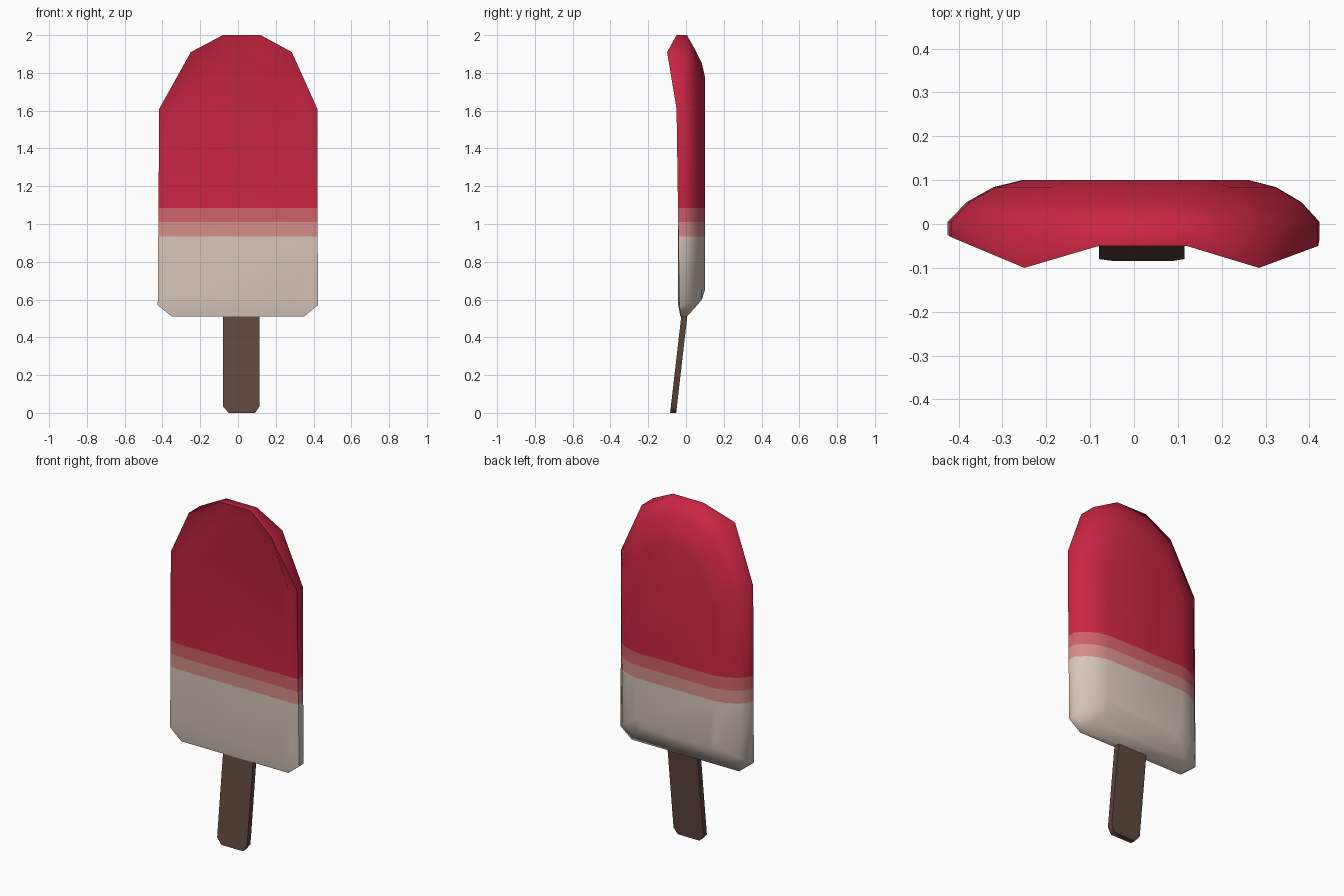
import bpy, bmesh, math
from mathutils import Vector

if "Cube" in bpy.data.objects:
    bpy.data.objects.remove(bpy.data.objects["Cube"])


def material(name, rgb):
    m = bpy.data.materials.new(name)
    m.diffuse_color = (*rgb, 1)
    m.use_nodes = True
    m.node_tree.nodes["Principled BSDF"].inputs["Base Color"].default_value = m.diffuse_color
    return m


cream = material("cream", (0.68, 0.57, 0.50))
light_pink = material("light pink", (0.66, 0.27, 0.25))
dark_pink = material("dark pink", (0.62, 0.12, 0.14))
red = material("cherry red", (0.59, 0.019, 0.055))
brown = material("stick brown", (0.12, 0.062, 0.051))


def loft(name, rings, mats, cuts=(), angle=60):
    """Skin a stack of equal rings, cap both ends, colour by height bands."""
    bm = bmesh.new()
    loops = [[bm.verts.new(p) for p in ring] for ring in rings]
    n = len(loops[0])
    for a, b in zip(loops, loops[1:]):
        for i in range(n):
            j = (i + 1) % n
            bm.faces.new((a[i], a[j], b[j], b[i]))
    bm.faces.new(loops[0])
    bm.faces.new(loops[-1][::-1])
    for z in cuts:
        bmesh.ops.bisect_plane(bm, geom=bm.verts[:] + bm.edges[:] + bm.faces[:],
                               plane_co=(0, 0, z), plane_no=(0, 0, 1))
    bmesh.ops.recalc_face_normals(bm, faces=bm.faces[:])
    for f in bm.faces:
        f.material_index = sum(f.calc_center_median().z > z for z in cuts)
    me = bpy.data.meshes.new(name)
    bm.to_mesh(me)
    bm.free()
    for m in mats:
        me.materials.append(m)
    ob = bpy.data.objects.new(name, me)
    bpy.context.collection.objects.link(ob)
    bpy.context.view_layer.objects.active = ob
    ob.select_set(True)
    bpy.ops.object.shade_smooth_by_angle(angle=math.radians(angle))
    ob.select_set(False)
    return ob


# Ice body: outline (x, z), counter-clockwise from bottom left
outline = [(-0.35, 0.51), (0.35, 0.51), (0.423, 0.57), (0.42, 1.61), (0.285, 1.91),
           (0.12, 2.0), (-0.08, 2.0), (-0.25, 1.91), (-0.417, 1.61), (-0.425, 0.57)]
rim_y = [-0.03, -0.03, -0.035, -0.05, -0.10, -0.05, -0.05, -0.10, -0.03, -0.025]


def shrink(sx, z_bottom, z_top, y):
    return [(0.01 + (x - 0.01) * sx, y,
             z_bottom + (z - 0.51) / 1.49 * (z_top - z_bottom)) for x, z in outline]


front_panel = shrink(0.88, 0.575, 1.91, -0.042)
front_rim = [(x, y, z) for (x, z), y in zip(outline, rim_y)]
middle = [(x, 0.005, z) for x, z in outline]
back_slope = shrink(0.90, 0.56, 1.92, 0.05)
back_edge = shrink(0.76, 0.60, 1.85, 0.084)
back_panel = shrink(0.61, 0.65, 1.78, 0.10)
loft("ice_body", [front_panel, front_rim, middle, back_slope, back_edge, back_panel],
     [cream, light_pink, dark_pink, red], cuts=(0.935, 1.01, 1.085))

# Stick: chamfered slab leaning towards the front at its foot
stick = [(-0.05, 0.0), (0.09, 0.0), (0.115, 0.035), (0.115, 0.56), (-0.08, 0.56), (-0.08, 0.035)]


def stick_ring(offset):
    return [(x, -0.068 + 0.115 * z + offset, z) for x, z in stick]


loft("stick", [stick_ring(-0.016), stick_ring(0.016)], [brown])
